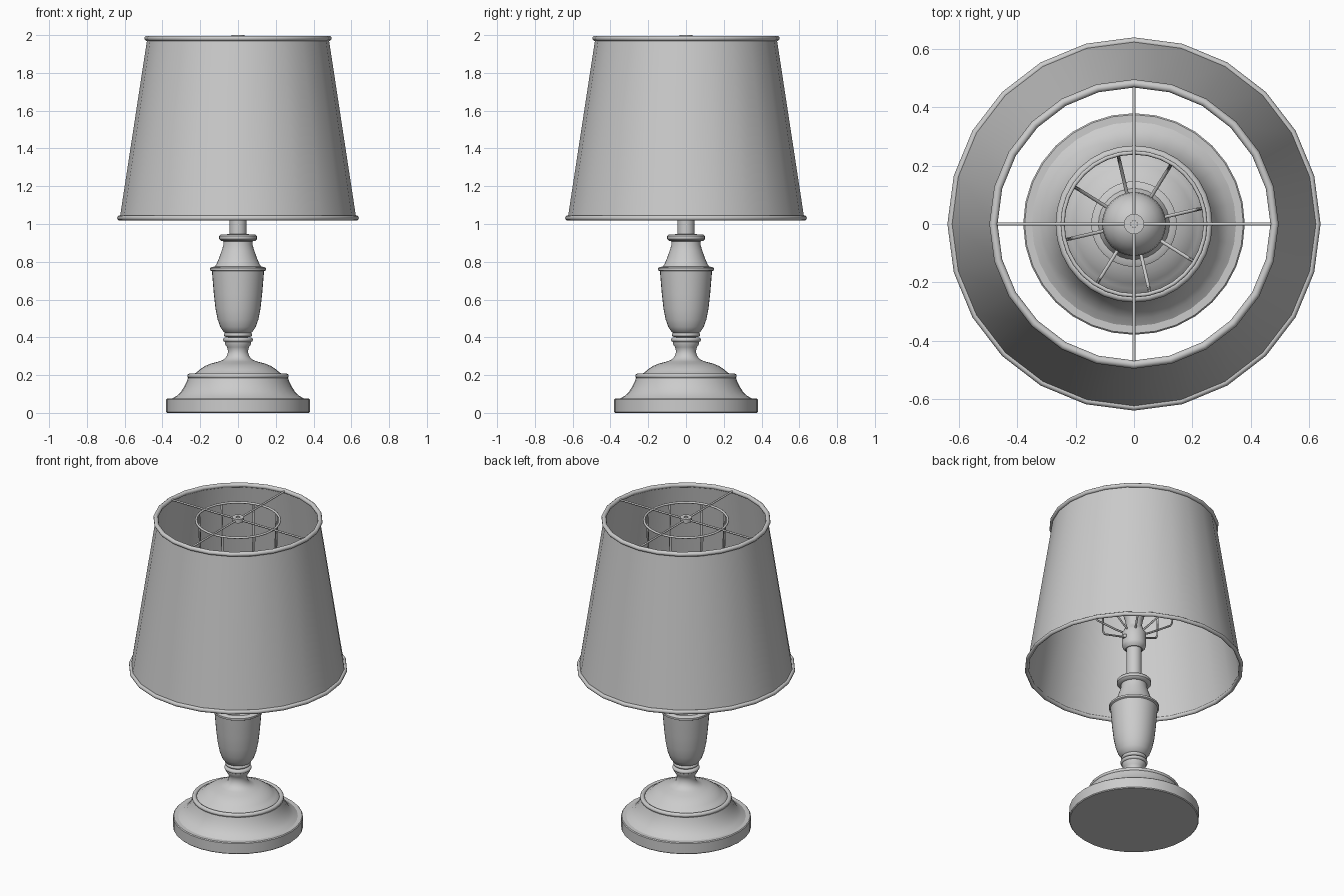
import bpy, bmesh, math
from mathutils import Vector

if "Cube" in bpy.data.objects:
    bpy.data.objects.remove(bpy.data.objects["Cube"])

GREY = (0.6, 0.6, 0.6, 1)
grey = bpy.data.materials.new("plain_grey")
grey.use_nodes = True
grey.diffuse_color = GREY
grey.node_tree.nodes["Principled BSDF"].inputs["Base Color"].default_value = GREY


def finish(obj, angle=40):
    obj.data.materials.clear()
    obj.data.materials.append(grey)
    bpy.ops.object.select_all(action='DESELECT')
    obj.select_set(True)
    bpy.context.view_layer.objects.active = obj
    bpy.ops.object.shade_smooth_by_angle(angle=math.radians(angle))
    return obj


def lathe(name, profile, sides=32, closed=False, angle=40):
    """Revolve (radius, height) points around z."""
    bm = bmesh.new()
    verts = [bm.verts.new((r, 0, z)) for r, z in profile]
    pairs = list(zip(verts, verts[1:]))
    if closed:
        pairs.append((verts[-1], verts[0]))
    edges = [bm.edges.new(p) for p in pairs]
    bmesh.ops.spin(bm, geom=verts + edges, cent=(0, 0, 0), axis=(0, 0, 1),
                   angle=math.tau, steps=sides)
    bmesh.ops.remove_doubles(bm, verts=bm.verts, dist=0.0005)
    bmesh.ops.recalc_face_normals(bm, faces=bm.faces)
    mesh = bpy.data.meshes.new(name)
    bm.to_mesh(mesh)
    bm.free()
    obj = bpy.data.objects.new(name, mesh)
    bpy.context.collection.objects.link(obj)
    return finish(obj, angle)


def ring(name, radius, z, thick, height=None, sides=32):
    h = height or thick
    loop = [(radius + thick * math.cos(a), z + h * math.sin(a))
            for a in (math.tau * i / 10 for i in range(10))]
    return lathe(name, loop, sides, closed=True, angle=60)


def wire(name, points, radius):
    """Round rod along a polyline."""
    curve = bpy.data.curves.new(name, 'CURVE')
    curve.dimensions = '3D'
    curve.bevel_depth = radius
    curve.bevel_resolution = 1
    curve.use_fill_caps = True
    spline = curve.splines.new('POLY')
    spline.points.add(len(points) - 1)
    for p, co in zip(spline.points, points):
        p.co = (*co, 1)
    obj = bpy.data.objects.new(name, curve)
    bpy.context.collection.objects.link(obj)
    bpy.ops.object.select_all(action='DESELECT')
    obj.select_set(True)
    bpy.context.view_layer.objects.active = obj
    bpy.ops.object.convert(target='MESH')
    return finish(bpy.context.object, 60)


# Foot: plinth, cove and dome
lathe("foot_plinth", [(0, 0), (.375, 0), (.38, .005), (.38, .07), (.375, .075), (0, .075)])
lathe("foot_cove", [(.35, .075), (.325, .09), (.302, .112), (.284, .14),
                    (.272, .165), (.265, .185), (0, .185)])
ring("foot_ring", .255, .195, .014, .013)
lathe("foot_dome", [(.245, .195), (.238, .205), (.222, .212), (.205, .228), (.175, .248),
                    (.14, .262), (.1, .272), (.075, .283), (.06, .3), (.052, .325),
                    (.058, .348), (.07, .365), (.07, .38)])

# Turned column
ring("lower_collar", .064, .387, .016, .013)
ring("upper_collar", .062, .414, .013, .012)
lathe("column_urn", [(.05, .39), (.06, .42), (.076, .428), (.094, .455), (.108, .495),
                     (.119, .55), (.128, .63), (.138, .75), (.147, .755), (.147, .767),
                     (.138, .772), (.122, .775), (.112, .792), (.1, .82), (.086, .86),
                     (.077, .89), (.075, .92), (0, .92)])
lathe("column_cap", [(.075, .908), (.09, .91), (.1, .92), (.1, .937), (.092, .945), (0, .947)])
lathe("stem", [(0, .94), (.045, .94), (.045, 1.17), (0, 1.17)])

# Socket and bulb
lathe("socket", [(0, 1.15), (.05, 1.15), (.066, 1.165), (.07, 1.18), (.07, 1.26),
                 (.06, 1.275), (.05, 1.3), (0, 1.3)])
lathe("socket_key", [(0, 1.205), (.012, 1.205), (.012, 1.225), (0, 1.225)])
bpy.data.objects["socket_key"].location = (.07, 0, 0)
bulb = [(.045, 1.29), (.05, 1.34), (.07, 1.41)]
bulb += [(.11 * math.cos(a), 1.5 + .11 * math.sin(a))
         for a in (math.radians(d) for d in range(-30, 91, 15))]
lathe("bulb", bulb, 24)

# Shade: thin tapered wall with rolled rims
lathe("shade_wall", [(.626, 1.03), (.48, 1.985), (.475, 1.985), (.621, 1.03)], 24, closed=True)
ring("shade_lower_rim", .628, 1.032, .012, .013, 24)
ring("shade_upper_rim", .482, 1.983, .014, .014, 24)

# Wire carrier: spokes, hub, hoop and hanging wires
for i in range(4):
    a = math.tau * i / 4
    d = Vector((math.cos(a), math.sin(a), 0))
    wire(f"spoke_{i + 1}", [d * .02 + Vector((0, 0, 1.985)), d * .475 + Vector((0, 0, 1.985))], .006)
lathe("hub", [(.012, 1.975), (.035, 1.975), (.035, 2.0), (.012, 2.0)], 16, closed=True)
lathe("hub_pin", [(0, 1.97), (.012, 1.97), (.012, 1.995), (0, 1.995)], 12)
ring("hoop", .245, 1.98, .007)
for i in range(8):
    a = math.radians(13 + 45 * i)
    path = [(.06, 1.26), (.1, 1.275), (.215, 1.33), (.225, 1.35), (.245, 1.98)]
    wire(f"hanging_wire_{i + 1}",
         [(r * math.cos(a), r * math.sin(a), z) for r, z in path], .006)
